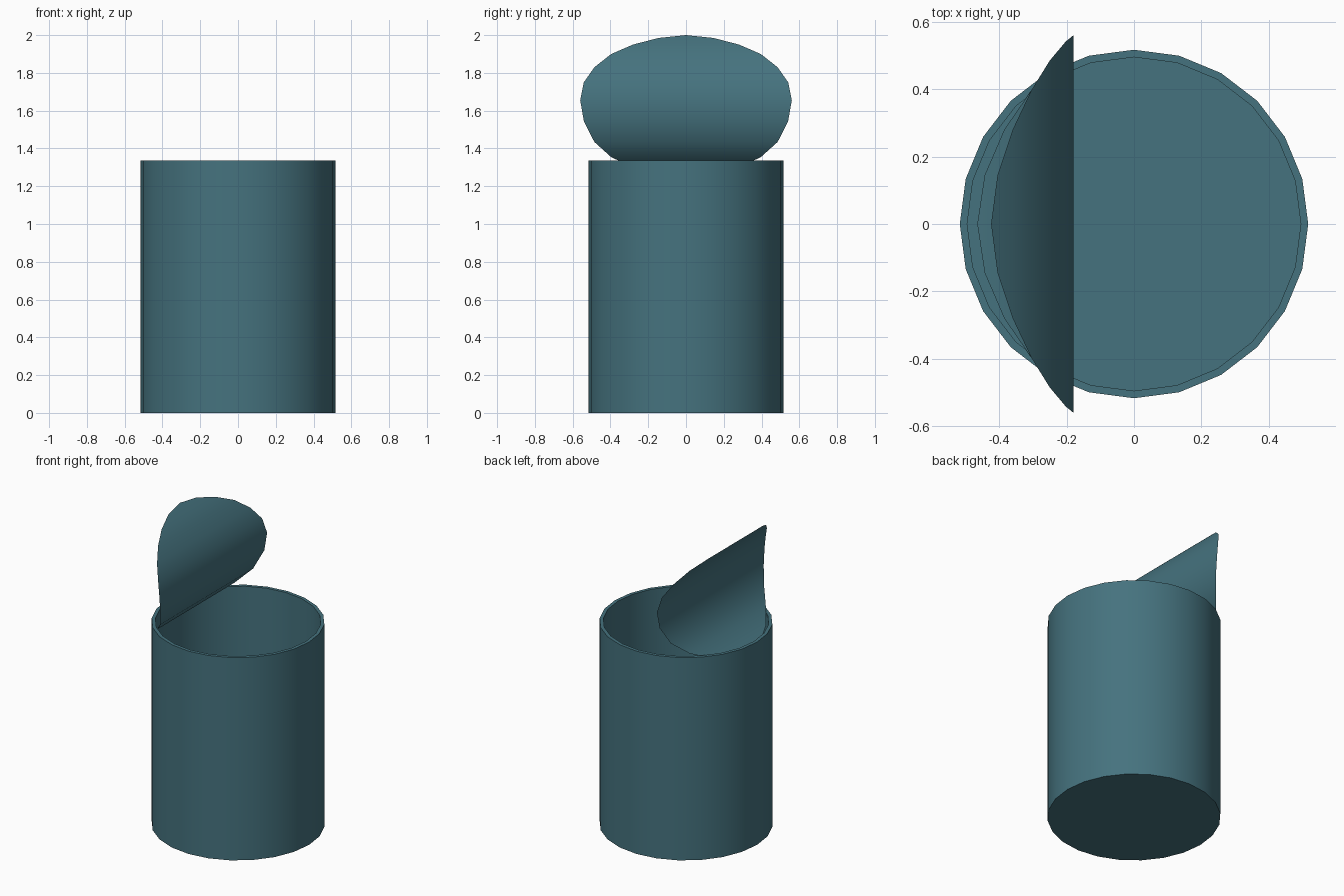
import bpy, bmesh
from math import sin, cos, pi, radians

if "Cube" in bpy.data.objects:
    bpy.data.objects.remove(bpy.data.objects["Cube"])

N = 24


def finish(name, bm):
    bmesh.ops.recalc_face_normals(bm, faces=bm.faces)
    mesh = bpy.data.meshes.new(name)
    bm.to_mesh(mesh)
    bm.free()
    obj = bpy.data.objects.new(name, mesh)
    bpy.context.collection.objects.link(obj)
    mat = bpy.data.materials.get("tin") or bpy.data.materials.new("tin")
    mat.diffuse_color = (0.06, 0.17, 0.21, 1)
    mat.use_nodes = True
    mat.node_tree.nodes["Principled BSDF"].inputs["Base Color"].default_value = mat.diffuse_color
    mesh.materials.append(mat)
    bpy.ops.object.select_all(action='DESELECT')
    obj.select_set(True)
    bpy.context.view_layer.objects.active = obj
    bpy.ops.object.shade_smooth_by_angle(angle=radians(35))
    return obj


# Open can: outer wall, rim, inner wall and floor
bm = bmesh.new()
rings = []
for r, z in [(0.517, 0), (0.517, 1.335), (0.495, 1.335), (0.495, 0.02)]:
    rings.append([bm.verts.new((r * cos(2 * pi * i / N), r * sin(2 * pi * i / N), z))
                  for i in range(N)])
for a, b in zip(rings, rings[1:]):
    for i in range(N):
        j = (i + 1) % N
        bm.faces.new((a[i], a[j], b[j], b[i]))
bm.faces.new(rings[0])
bm.faces.new(rings[-1])
finish("can", bm)

# Peeled lid: thin round sheet curled along an x-z profile, top to bottom
profile = [(-0.424, 2.0), (-0.405, 1.985), (-0.36, 1.95), (-0.305, 1.90),
           (-0.25, 1.83), (-0.203, 1.75), (-0.18, 1.655), (-0.187, 1.545),
           (-0.23, 1.434), (-0.305, 1.354), (-0.385, 1.30), (-0.443, 1.27),
           (-0.465, 1.26)]
bm = bmesh.new()
rows = []
for k, (x, z) in enumerate(profile):
    w = 0.56 * sin(pi * k / 12)
    if k in (0, 12):
        v = bm.verts.new((x, 0, z))
        rows.append((v, v))
    else:
        rows.append((bm.verts.new((x, -w, z)), bm.verts.new((x, w, z))))
for a, b in zip(rows, rows[1:]):
    bm.faces.new(list(dict.fromkeys((a[0], a[1], b[1], b[0]))))
finish("peeled_lid", bm)
